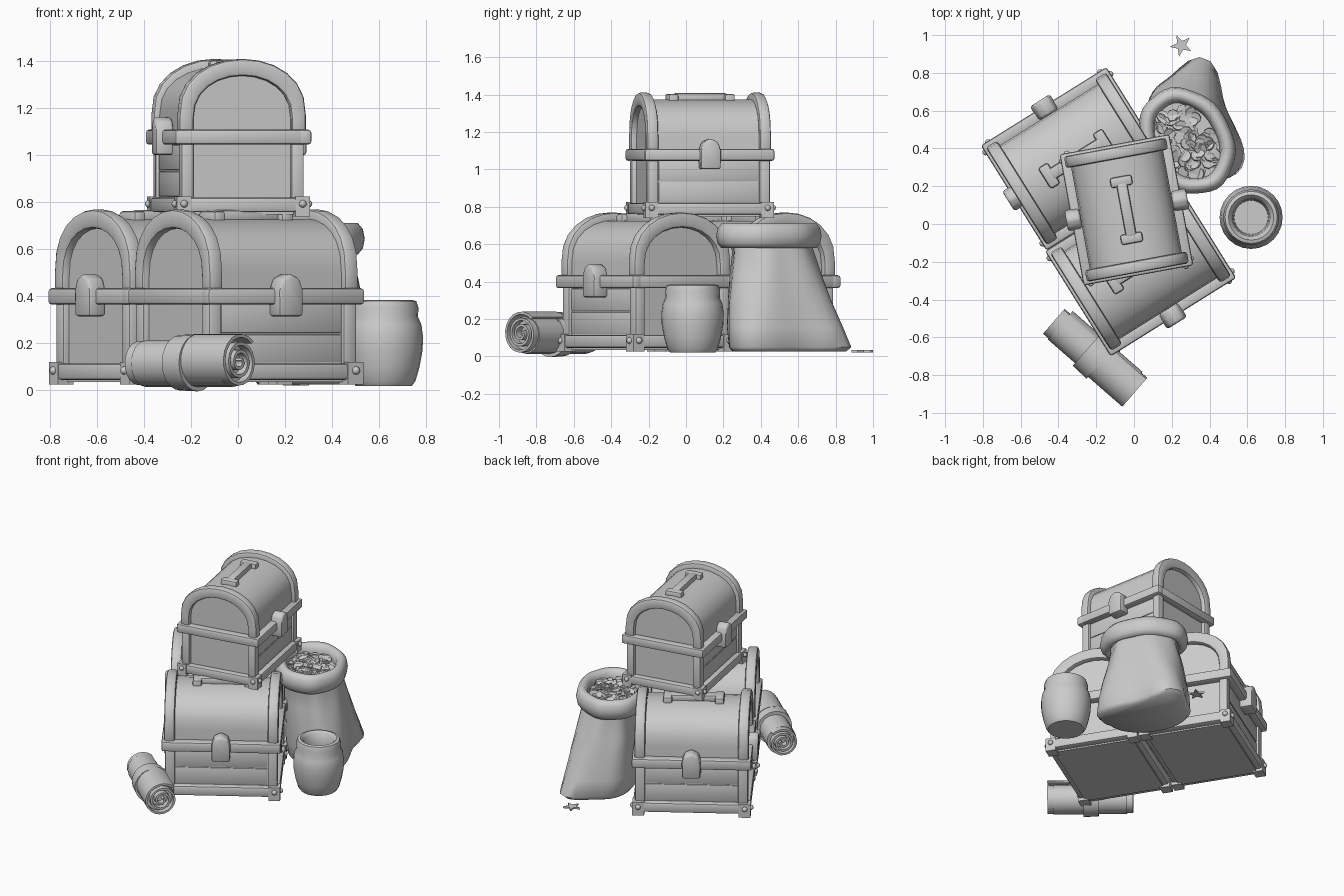
import bpy, bmesh, math, random
from mathutils import Matrix, Vector

random.seed(4)
if "Cube" in bpy.data.objects:
    bpy.data.objects.remove(bpy.data.objects["Cube"], do_unlink=True)

grey = bpy.data.materials.new("stone_grey")
grey.use_nodes = True
grey.diffuse_color = (0.6, 0.6, 0.6, 1)
grey.node_tree.nodes["Principled BSDF"].inputs["Base Color"].default_value = (0.6, 0.6, 0.6, 1)


def finish(name, bm, matrix=Matrix(), bevel=0.0, angle=40):
    """Turn a bmesh into a softly shaded object."""
    bmesh.ops.recalc_face_normals(bm, faces=bm.faces)
    if bevel:
        sharp = [e for e in bm.edges if len(e.link_faces) == 2 and e.calc_face_angle() > 0.6]
        bmesh.ops.bevel(bm, geom=sharp, offset=bevel, segments=2, profile=0.5, affect='EDGES')
    mesh = bpy.data.meshes.new(name)
    bm.to_mesh(mesh)
    bm.free()
    mesh.materials.append(grey)
    ob = bpy.data.objects.new(name, mesh)
    ob.matrix_world = matrix
    bpy.context.collection.objects.link(ob)
    bpy.ops.object.select_all(action='DESELECT')
    ob.select_set(True)
    bpy.context.view_layer.objects.active = ob
    bpy.ops.object.shade_smooth_by_angle(angle=math.radians(angle))
    return ob


def add_box(bm, x0, x1, y0, y1, z0, z1):
    m = Matrix.Translation(((x0 + x1) / 2, (y0 + y1) / 2, (z0 + z1) / 2))
    bmesh.ops.create_cube(bm, size=1, matrix=m @ Matrix.Diagonal((x1 - x0, y1 - y0, z1 - z0, 1)))


def add_prism(bm, points, shift):
    """Extrude a closed outline of 3D points along a vector."""
    face = bm.faces.new([bm.verts.new(p) for p in points])
    out = bmesh.ops.extrude_face_region(bm, geom=[face])
    bmesh.ops.translate(bm, vec=shift, verts=[v for v in out["geom"] if isinstance(v, bmesh.types.BMVert)])


def add_loft(bm, rings, caps=True, closed=False):
    """Skin a list of equal point rings."""
    loops = [[bm.verts.new(p) for p in r] for r in rings]
    n = len(loops[0])
    pairs = list(zip(loops, loops[1:])) + ([(loops[-1], loops[0])] if closed else [])
    for a, b in pairs:
        for i in range(n):
            j = (i + 1) % n
            bm.faces.new((a[i], a[j], b[j], b[i]))
    if caps and not closed:
        bm.faces.new(loops[0])
        bm.faces.new(loops[-1])


def arch(half, spring, top, steps=12):
    """Rounded lid outline from front to back."""
    return [(-half * math.cos(math.pi * i / steps), spring + (top - spring) * math.sin(math.pi * i / steps) ** 0.85)
            for i in range(steps + 1)]


def chest(name, x, y, z, turn, scale, extra_clasp=None):
    m = Matrix.Translation((x, y, z)) @ Matrix.Rotation(math.radians(turn), 4, 'Z') @ Matrix.Scale(scale, 4)
    # Wooden body and lid
    bm = bmesh.new()
    outline = [(-0.275, 0.01)] + arch(0.275, 0.48, 0.705) + [(0.275, 0.01)]
    add_prism(bm, [(-0.34, b, c) for b, c in outline], (0.68, 0, 0))
    finish(name + "_body", bm, m)
    # Arched end ribs
    bm = bmesh.new()
    for side in (-1, 1):
        outer = [(-0.305, 0.38)] + arch(0.305, 0.48, 0.745) + [(0.305, 0.38)]
        inner = [(-0.235, 0.38)] + arch(0.235, 0.46, 0.665) + [(0.235, 0.38)]
        rings = [[(side * u, b, c), (side * v, b, c), (side * v, d, e), (side * u, d, e)]
                 for (b, c), (d, e) in zip(outer, inner) for u, v in [(0.305, 0.375)]]
        add_loft(bm, rings)
    finish(name + "_lid_ribs", bm, m, 0.016)
    # Corner posts
    bm = bmesh.new()
    for sx in (-1, 1):
        for sy in (-1, 1):
            add_box(bm, *sorted((sx * 0.305, sx * 0.37)), *sorted((sy * 0.235, sy * 0.295)), 0.02, 0.37)
    finish(name + "_corner_posts", bm, m, 0.01)
    # Rails round the lid seam and the base
    for part, z0, z1, hx, hy in (("seam_rail", 0.34, 0.41, 0.392, 0.328), ("base_rail", 0.02, 0.09, 0.385, 0.315)):
        bm = bmesh.new()
        for s in (-1, 1):
            add_box(bm, -hx, hx, *sorted((s * hy, s * (hy - 0.065))), z0, z1)
            add_box(bm, *sorted((s * hx, s * (hx - 0.065))), -hy, hy, z0, z1)
        finish(name + "_" + part, bm, m, 0.014)
    # Corner feet with studs
    bm = bmesh.new()
    for sx in (-1, 1):
        for sy in (-1, 1):
            add_box(bm, *sorted((sx * 0.31, sx * 0.388)), *sorted((sy * 0.25, sy * 0.32)), 0, 0.095)
            for px, py in ((0.35, 0.32), (0.388, 0.285)):
                bmesh.ops.create_icosphere(bm, subdivisions=2, radius=0.018,
                                           matrix=Matrix.Translation((sx * px, sy * py, 0.06)))
    finish(name + "_feet", bm, m)
    # Latch plates
    plate = [(-0.06, 0.29), (0.06, 0.29), (0.062, 0.4), (0.045, 0.45), (0, 0.472), (-0.045, 0.45), (-0.062, 0.4)]
    bm = bmesh.new()
    add_prism(bm, [(a, -0.365, c) for a, c in plate], (0, 0.09, 0))
    if extra_clasp == "back":
        add_prism(bm, [(a, 0.275, c) for a, c in plate], (0, 0.085, 0))
    if extra_clasp == "end":
        add_prism(bm, [(0.34, a, c) for a, c in plate], (0.085, 0, 0))
    finish(name + "_latches", bm, m, 0.014)
    # Lid handle
    bm = bmesh.new()
    add_box(bm, -0.16, 0.16, -0.032, 0.032, 0.69, 0.742)
    for s in (-1, 1):
        add_box(bm, s * 0.17 - 0.03, s * 0.17 + 0.03, -0.065, 0.065, 0.67, 0.738)
    finish(name + "_handle", bm, m, 0.014)
    # Thin plank strips on the walls and lid
    bm = bmesh.new()
    for s in (-1, 1):
        for k in range(2):
            z0 = 0.095 + k * 0.125
            add_box(bm, -0.3, 0.3, *sorted((s * 0.27, s * 0.281)), z0, z0 + 0.117)
    finish(name + "_planks", bm, m, 0.003)


chest("front_chest", 0.035, -0.215, 0.025, 32, 1.0)
chest("back_chest", -0.305, 0.345, 0.025, 212, 1.0, "end")
chest("top_chest", -0.04, 0.075, 0.74, 100.4, 0.9, "back")

# Sack, with a frame running along the neighbouring chest end
U, V = Vector((0.53, -0.85, 0)), Vector((0.85, 0.53, 0))
SEG = 40


def sack_ring(cx, cy, z, a, b, bump, fold=0.0):
    ring = []
    for i in range(SEG):
        t = 2 * math.pi * i / SEG
        d = math.degrees(t)
        k = 1 + fold * math.sin(7 * t + 1)
        r = bump * (math.exp(-((d - 130) / 24) ** 2) + 0.45 * math.exp(-((d - 30) / 30) ** 2))
        p = Vector((cx, cy, z)) + U * math.cos(t) * (a * k + r) + V * math.sin(t) * (b * k + r)
        ring.append(p)
    return ring


bm = bmesh.new()
add_loft(bm, [sack_ring(0.3, 0.5, 0.025, 0.27, 0.19, 0.13), sack_ring(0.3, 0.5, 0.05, 0.29, 0.21, 0.14),
              sack_ring(0.3, 0.49, 0.16, 0.29, 0.215, 0.1), sack_ring(0.3, 0.48, 0.3, 0.275, 0.21, 0.06, 0.02),
              sack_ring(0.29, 0.47, 0.44, 0.25, 0.2, 0.03, 0.03), sack_ring(0.29, 0.46, 0.56, 0.225, 0.18, 0.01, 0.04),
              sack_ring(0.28, 0.44, 0.64, 0.23, 0.175, 0)])
finish("sack", bm, angle=60)

# Rolled sack mouth
bm = bmesh.new()
rings = []
for k in range(10):
    t = 2 * math.pi * k / 10
    off, h = 0.042 * math.cos(t), 0.07 * math.sin(t)
    rings.append(sack_ring(0.28, 0.44, 0.645 + h, 0.255 + off, 0.195 + off, 0, 0.015))
add_loft(bm, rings, closed=True)
finish("sack_rim", bm, angle=60)

# Coins filling the sack, and loose ones on the ground
bm = bmesh.new()


def add_coin(x, y, z, tilt):
    m = (Matrix.Translation((x, y, z)) @ Matrix.Rotation(random.uniform(0, 6.3), 4, 'Z')
         @ Matrix.Rotation(random.uniform(-tilt, tilt), 4, 'X'))
    bmesh.ops.create_cone(bm, cap_ends=True, segments=8, radius1=0.032, radius2=0.032, depth=0.01, matrix=m)


for i in range(90):
    r, t = math.sqrt(random.random()), random.uniform(0, 2 * math.pi)
    p = Vector((0.28, 0.44, 0.655 + 0.035 * (1 - r))) + U * r * math.cos(t) * 0.2 + V * r * math.sin(t) * 0.14
    add_coin(p.x, p.y, p.z, 0.6)
finish("sack_coins", bm, angle=30)

# Loose ground scrap with pointed lobes
bm = bmesh.new()
scrap = [Vector((0.25 + r * math.cos(t), 0.945 + r * math.sin(t), 0.022))
         for i in range(10) for r, t in [((0.06, 0.025)[i % 2], 0.75 + i * math.pi / 5)]]
add_prism(bm, scrap, (0, 0, 0.012))
finish("ground_scrap", bm, angle=30)

# Turned pot
bm = bmesh.new()
profile = [(0.12, 0.02), (0.135, 0.04), (0.152, 0.1), (0.165, 0.17), (0.167, 0.23), (0.16, 0.28), (0.145, 0.315),
           (0.148, 0.35), (0.138, 0.38), (0.12, 0.385), (0.1, 0.365), (0.095, 0.3), (0.09, 0.2)]
add_loft(bm, [[(0.62 + r * math.cos(i * math.pi / 12), 0.035 + r * math.sin(i * math.pi / 12), z) for i in range(24)]
              for r, z in profile])
finish("pot", bm, angle=50)


# Rolled scroll: spiral sheet, thicker front half and a tie band
def spiral(radius, turns=3.0, steps=60, thick=0.014):
    outer, inner = [], []
    for i in range(steps + 1):
        t = i / steps
        r, a = radius * (1 - 0.82 * t), 2 * math.pi * turns * t + 0.8
        outer.append((r * math.cos(a), r * math.sin(a)))
        inner.append(((r - thick) * math.cos(a), (r - thick) * math.sin(a)))
    return outer, inner


axis = Matrix.Translation((-0.42, -0.51, 0.11)) @ Matrix.Rotation(math.atan2(-0.375, 0.43), 4, 'Z')
for name, start, end, radius, lift in (("scroll_back_half", 0.0, 0.34, 0.105, 0), ("scroll_front_half", 0.3, 0.57, 0.122, 0.012)):
    bm = bmesh.new()
    outer, inner = spiral(radius)
    rings = [[(start, b, c + lift), (end, b, c + lift), (end, d, e + lift), (start, d, e + lift)]
             for (b, c), (d, e) in zip(outer, inner)]
    add_loft(bm, rings)
    finish(name, bm, axis, angle=35)

bm = bmesh.new()
bands = [(0.23, 0.09), (0.23, 0.118), (0.33, 0.122), (0.33, 0.09)]
add_loft(bm, [[(x, r * math.cos(i * math.pi / 10), r * math.sin(i * math.pi / 10) + 0.008) for i in range(20)]
              for x, r in bands], closed=True)
finish("scroll_tie", bm, axis, angle=35)

# Solid core set back inside the roll
bm = bmesh.new()
add_loft(bm, [[(x, 0.1 * math.cos(i * math.pi / 8), 0.1 * math.sin(i * math.pi / 8) + 0.004) for i in range(16)]
              for x in (0.04, 0.53)])
finish("scroll_core", bm, axis, angle=35)
